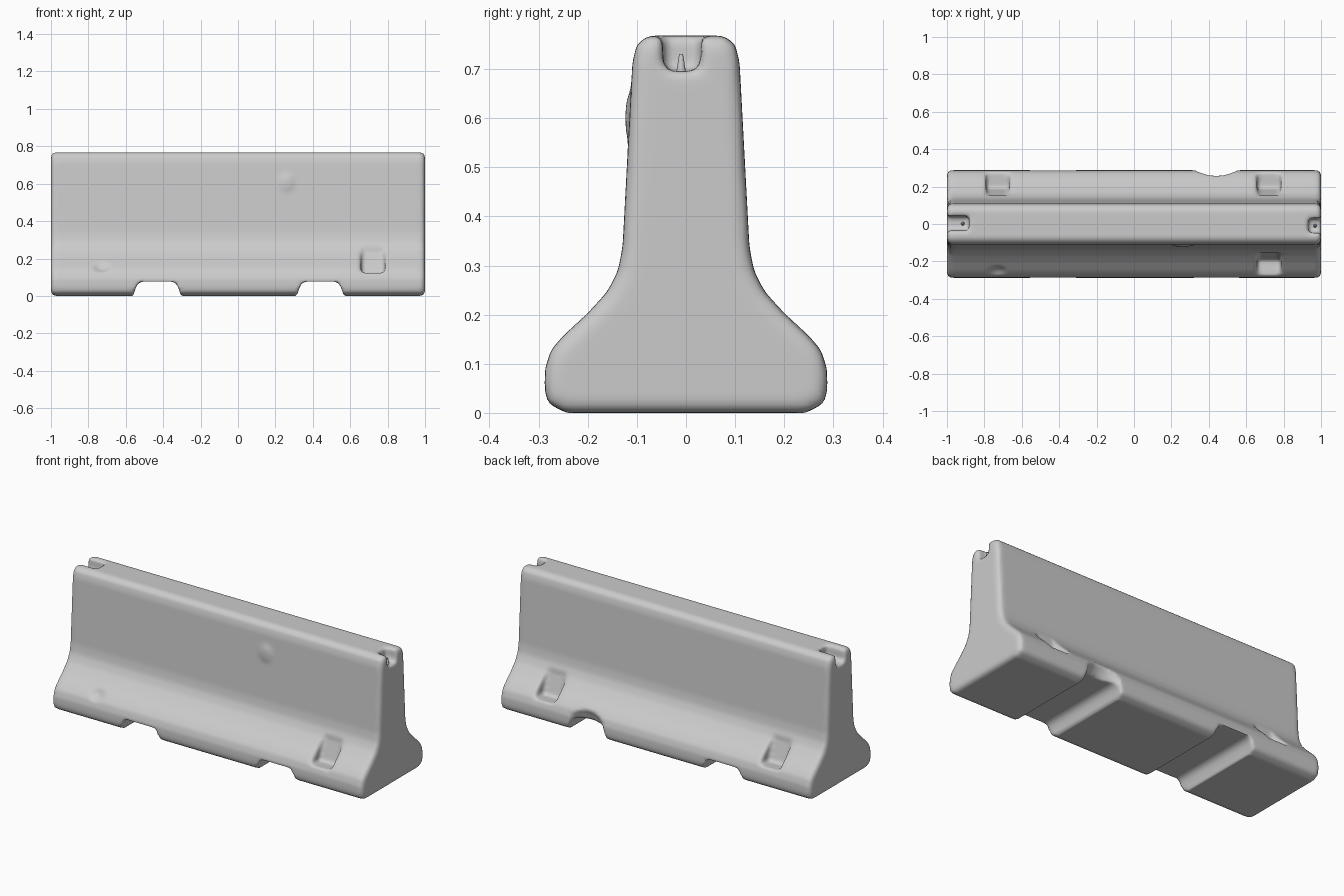
import bpy, bmesh
from mathutils import Matrix

if "Cube" in bpy.data.objects:
    bpy.data.objects.remove(bpy.data.objects["Cube"], do_unlink=True)

concrete = bpy.data.materials.new("light grey concrete")
concrete.use_nodes = True
GREY = (0.6, 0.6, 0.6, 1)
concrete.diffuse_color = GREY
concrete.node_tree.nodes["Principled BSDF"].inputs["Base Color"].default_value = GREY


def to_object(name, bm):
    bmesh.ops.recalc_face_normals(bm, faces=bm.faces)
    mesh = bpy.data.meshes.new(name)
    bm.to_mesh(mesh)
    bm.free()
    mesh.materials.append(concrete)
    obj = bpy.data.objects.new(name, mesh)
    bpy.context.collection.objects.link(obj)
    return obj


def prism(name, points, start, end, axis="x", round_ends=0):
    """Extrude a closed outline along x (points are y, z) or y (points are x, z)."""
    bm = bmesh.new()
    place = (lambda p, t: (t, *p)) if axis == "x" else (lambda p, t: (p[0], t, p[1]))
    face = bm.faces.new([bm.verts.new(place(p, start)) for p in points])
    new = bmesh.ops.extrude_face_region(bm, geom=[face])["geom"]
    shift = place((0, 0), end - start)
    bmesh.ops.translate(bm, vec=shift, verts=[v for v in new if isinstance(v, bmesh.types.BMVert)])
    if round_ends:
        rims = [e for e in bm.edges if abs(e.verts[0].co.x - e.verts[1].co.x) < 1e-5]
        bmesh.ops.bevel(bm, geom=rims, offset=round_ends, segments=3, profile=0.5,
                        affect="EDGES", clamp_overlap=True)
    return to_object(name, bm)


def blob(name, centre, radii):
    bm = bmesh.new()
    bmesh.ops.create_uvsphere(bm, u_segments=24, v_segments=14, radius=1,
                              matrix=Matrix.Translation(centre) @ Matrix.Diagonal((*radii, 1)))
    return to_object(name, bm)


def combine(target, tool, operation="DIFFERENCE"):
    tool.hide_render = True
    mod = target.modifiers.new(tool.name, "BOOLEAN")
    mod.object, mod.operation, mod.solver = tool, operation, "EXACT"
    apply(target, mod)
    bpy.data.objects.remove(tool, do_unlink=True)


def apply(obj, mod):
    bpy.context.view_layer.objects.active = obj
    bpy.ops.object.modifier_apply(modifier=mod.name)


# Barrier body: wide foot, sloped shoulder, tall tapering wall
half = [(0.245, 0), (0.282, 0.02), (0.288, 0.05), (0.287, 0.09), (0.275, 0.128),
        (0.25, 0.157), (0.2, 0.203), (0.16, 0.247), (0.138, 0.29), (0.129, 0.34),
        (0.109, 0.715), (0.1, 0.75), (0.078, 0.768)]
outline = half + [(-y, z) for y, z in reversed(half)]
body = prism("concrete_barrier", outline, -1, 1, round_ends=0.024)

# Forklift channels through the foot
for x0, x1 in ((-0.555, -0.31), (0.32, 0.56)):
    outline = [(x0 - 0.01, -0.05), (x0, 0.02), (x0 + 0.018, 0.066), (x0 + 0.04, 0.077),
               (x1 - 0.04, 0.077), (x1 - 0.018, 0.066), (x1, 0.02), (x1 + 0.01, -0.05)]
    combine(body, prism("channel_cutter", outline, -0.5, 0.5, axis="y"))

# Drain pockets in the sloped shoulder
for x, side in ((0.722, -1), (0.722, 1), (-0.728, 1)):
    pocket = [(side * y, z) for y, z in ((0.33, 0.128), (0.19, 0.118), (0.152, 0.24),
                                         (0.152, 0.32), (0.33, 0.32))]
    combine(body, prism("pocket_cutter", pocket, x - 0.063, x + 0.063))

# Lifting slots at both ends of the top
slot = [(-0.038, 0.695), (0.022, 0.695), (0.03, 0.715), (0.034, 0.85),
        (-0.05, 0.85), (-0.046, 0.715)]
combine(body, prism("left_slot_cutter", slot, 0.932, 1.1))
slot = [(y + 0.012, z) for y, z in slot]
combine(body, prism("right_slot_cutter", slot, -1.1, -0.882))

# Worn spots: broken back edge, filled-in pocket and a small lump
combine(body, blob("chip_cutter", (0.44, 0.325, 0.06), (0.125, 0.088, 0.12)))
combine(body, blob("dent_cutter", (-0.73, -0.285, 0.185), (0.07, 0.06, 0.06)))
combine(body, blob("lump", (0.26, -0.108, 0.6), (0.05, 0.016, 0.06)), "UNION")

# Soften every edge like worn cast concrete
remesh = body.modifiers.new("Remesh", "REMESH")
remesh.mode, remesh.voxel_size = "VOXEL", 0.011
apply(body, remesh)
smooth = body.modifiers.new("Smooth", "SMOOTH")
smooth.factor, smooth.iterations = 0.5, 4
apply(body, smooth)
body.data.materials.clear()
body.data.materials.append(concrete)

# Small pins standing in the slots
for name, x, y in (("left_slot_pin", 0.968, -0.01), ("right_slot_pin", -0.915, 0.002)):
    bm = bmesh.new()
    bmesh.ops.create_cone(bm, cap_ends=True, segments=16, radius1=0.011, radius2=0.004,
                          depth=0.045, matrix=Matrix.Translation((x, y, 0.708)))
    to_object(name, bm)

for obj in bpy.context.view_layer.objects:
    obj.select_set(obj.type == "MESH" and concrete.name in obj.data.materials)
bpy.context.view_layer.objects.active = body
bpy.ops.object.shade_smooth_by_angle(angle=0.9)
